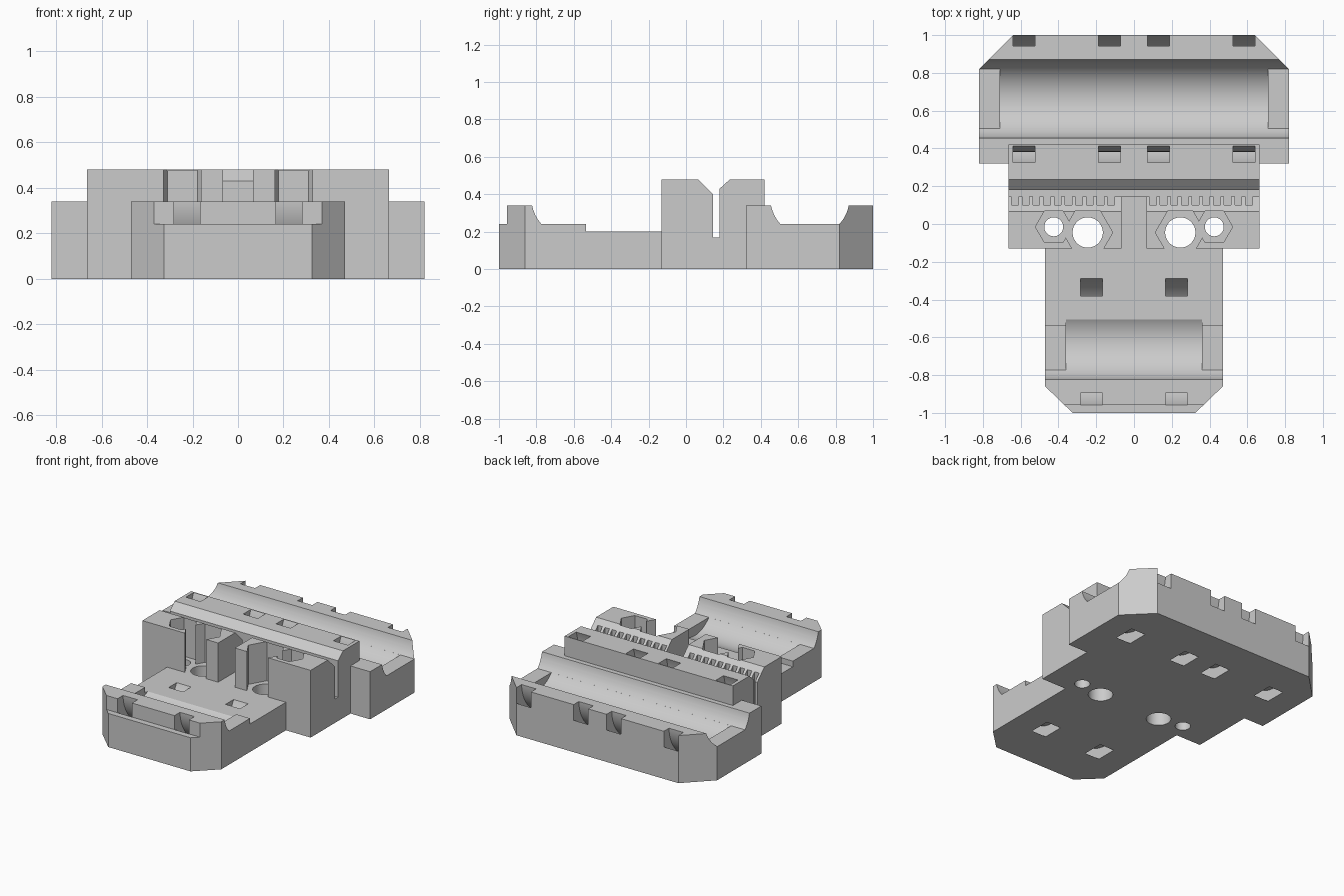
import bpy, bmesh, math

cube = bpy.data.objects.get("Cube")
if cube:
    bpy.data.objects.remove(cube, do_unlink=True)

grey = bpy.data.materials.new("light grey plastic")
grey.use_nodes = True
colour = (0.6, 0.6, 0.6, 1)
grey.diffuse_color = colour
grey.node_tree.nodes["Principled BSDF"].inputs["Base Color"].default_value = colour


def prism(name, polygons, axis, low, high):
    """Extrude flat polygons along x (points are y, z) or z (points are x, y)."""
    bm = bmesh.new()
    for poly in polygons:
        bm.faces.new([bm.verts.new((low, a, b) if axis == "x" else (a, b, low)) for a, b in poly])
    bmesh.ops.remove_doubles(bm, verts=bm.verts, dist=1e-5)
    grown = bmesh.ops.extrude_face_region(bm, geom=bm.faces[:], use_keep_orig=True)
    move = (high - low, 0, 0) if axis == "x" else (0, 0, high - low)
    verts = [g for g in grown["geom"] if isinstance(g, bmesh.types.BMVert)]
    bmesh.ops.translate(bm, verts=verts, vec=move)
    bmesh.ops.recalc_face_normals(bm, faces=bm.faces)
    mesh = bpy.data.meshes.new(name)
    bm.to_mesh(mesh)
    bm.free()
    mesh.materials.append(grey)
    obj = bpy.data.objects.new(name, mesh)
    bpy.context.collection.objects.link(obj)
    return obj


def combine(target, other, operation):
    mod = target.modifiers.new(operation, "BOOLEAN")
    mod.operation, mod.object, mod.solver = operation, other, "EXACT"
    bpy.context.view_layer.objects.active = target
    bpy.ops.object.modifier_apply(modifier=mod.name)
    bpy.data.objects.remove(other, do_unlink=True)


def cut(target, *args):
    combine(target, prism("cutter", *args), "DIFFERENCE")


def circle(cx, cy, r, n=64):
    return [(cx + r * math.cos(math.tau * i / n), cy + r * math.sin(math.tau * i / n)) for i in range(n)]


def rect(x0, x1, y0, y1):
    return [(x0, y0), (x1, y0), (x1, y1), (x0, y1)]


def ring(cx, cy, r0, r1):
    a, b = circle(cx, cy, r0), circle(cx, cy, r1)
    return [[a[i - 1], b[i - 1], b[i], a[i]] for i in range(len(a))]


# Bearing cradle dimensions
REAR_Y, FRONT_Y, AXIS_Z, BORE = 0.6625, -0.615, 0.382, 0.212
FLOOR, RIM = 0.24, 0.34


def chord(z):
    return math.sqrt(BORE ** 2 - (z - AXIS_Z) ** 2)


steps = [FLOOR + (RIM - FLOOR) * i / 8 for i in range(9)]

# Front plate with its stepped cradle lip
lip = [(FRONT_Y - chord(z), z) for z in steps]
profile = [(-1, 0), (0, 0), (0, 0.2), (-0.535, 0.2), (-0.535, FLOOR)] + lip
profile += [(-0.957, RIM), (-0.957, FLOOR), (-1, FLOOR)]
body = prism("carriage_body", [profile], "x", -0.47, 0.47)
for s in (-1, 1):
    corner = [(s * 0.325, -1), (s * 0.47, -0.86), (s * 0.7, -0.86), (s * 0.7, -1.2), (s * 0.325, -1.2)]
    cut(body, [corner], "z", -0.1, 0.6)
cut(body, [circle(FRONT_Y, AXIS_Z, BORE)], "x", -0.36, 0.36)

# Rear cradle with raised ends
outline = [(-0.82, 0.32), (0.82, 0.32), (0.82, 0.82), (0.64, 1), (-0.64, 1), (-0.82, 0.82)]
rear = prism("rear_cradle", [outline], "z", 0, RIM)
cut(rear, [circle(REAR_Y, AXIS_Z, BORE)], "x", -0.71, 0.71)
trough = [(REAR_Y - chord(z), z) for z in reversed(steps)]
trough += [(REAR_Y + chord(z), z) for z in steps]
trough += [(REAR_Y + chord(RIM), 0.5), (REAR_Y - chord(RIM), 0.5)]
cut(rear, [trough], "x", -0.9, 0.9)

# Belt clamp block with its slot
clamp_profile = [(-0.13, 0), (0.42, 0), (0.42, 0.48), (0.235, 0.48), (0.18, 0.43), (0.18, 0.17),
                 (0.145, 0.17), (0.145, 0.40), (0.065, 0.48), (-0.13, 0.48)]
clamp = prism("belt_clamp", [clamp_profile], "x", -0.665, 0.665)

# Belt teeth, centre gap and nut pockets
teeth = [rect(x + i * 0.0565 - 0.018, x + i * 0.0565 + 0.018, 0.1, 0.16)
         for x in (-0.63, 0.1) for i in range(10)]
cut(clamp, teeth, "z", 0.17, 0.6)
cut(clamp, [rect(-0.066, 0.066, -0.2, 0.16)], "z", 0.2, 0.6)
for s in (-1, 1):
    cut(clamp, [circle(s * 0.245, -0.045, 0.132, 6)], "z", 0.2, 0.6)
    cut(clamp, [circle(s * 0.425, -0.015, 0.097, 6)], "z", 0.2, 0.6)

combine(body, clamp, "UNION")
combine(body, rear, "UNION")

# Screw holes
for s in (-1, 1):
    cut(body, [circle(s * 0.245, -0.045, 0.08)], "z", -0.1, 0.6)
    cut(body, [circle(s * 0.425, -0.015, 0.05)], "z", -0.1, 0.6)

# Curved strap channels around each bearing
for y, places in ((FRONT_Y, (-0.225, 0.225)), (REAR_Y, (-0.5825, -0.13, 0.13, 0.5825))):
    for x in places:
        cut(body, ring(y, 0.352, 0.28, 0.36), "x", x - 0.0575, x + 0.0575)

# Smooth the curved walls, keep the edges sharp
bpy.ops.object.select_all(action="DESELECT")
body.select_set(True)
bpy.context.view_layer.objects.active = body
bpy.ops.object.shade_smooth_by_angle(angle=math.radians(25))
